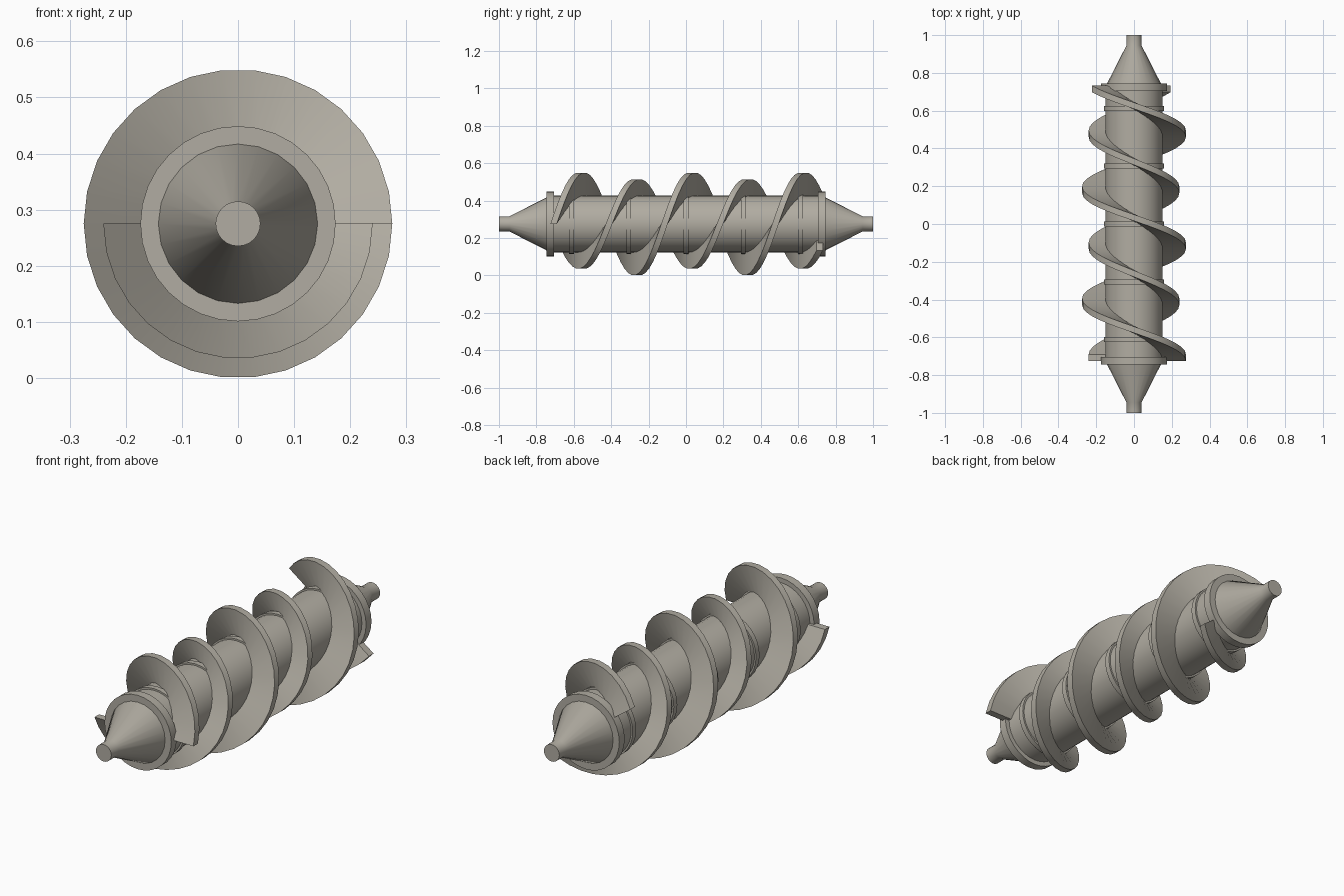
import bpy, bmesh, math
from math import sin, cos, pi

if "Cube" in bpy.data.objects:
    bpy.data.objects.remove(bpy.data.objects["Cube"])

AXIS_Z = 0.275

# Dull warm-grey metal
steel = bpy.data.materials.new("dull_steel")
steel.diffuse_color = (0.44, 0.415, 0.36, 1)
steel.use_nodes = True
steel.node_tree.nodes["Principled BSDF"].inputs["Base Color"].default_value = steel.diffuse_color


def finish(name, bm, angle=30):
    bmesh.ops.recalc_face_normals(bm, faces=bm.faces)
    me = bpy.data.meshes.new(name)
    bm.to_mesh(me)
    bm.free()
    me.materials.append(steel)
    ob = bpy.data.objects.new(name, me)
    bpy.context.collection.objects.link(ob)
    bpy.ops.object.select_all(action='DESELECT')
    ob.select_set(True)
    bpy.context.view_layer.objects.active = ob
    bpy.ops.object.shade_smooth_by_angle(angle=math.radians(angle))
    return ob


def lathe(name, profile, segs=32):
    """Capped solid of revolution about the y axis; profile = (y, radius)."""
    bm = bmesh.new()
    rings = [[bm.verts.new((r * cos(2 * pi * i / segs), y,
                            AXIS_Z + r * sin(2 * pi * i / segs)))
              for i in range(segs)] for y, r in profile]
    for a, b in zip(rings, rings[1:]):
        for i in range(segs):
            j = (i + 1) % segs
            bm.faces.new((a[i], a[j], b[j], b[i]))
    bm.faces.new(rings[0])
    bm.faces.new(rings[-1])
    return finish(name, bm)


def flight(name, radius, start, y0=-0.708, pitch=0.593, sweep=864,
           thick=0.034, r_in=0.14, steps=72):
    """Helical blade of rectangular section, capped at both ends."""
    bm = bmesh.new()
    rows = []
    for i in range(steps + 1):
        turn = sweep * i / steps
        a = math.radians(start + turn)
        y = y0 + pitch * turn / 360
        section = [(r_in, -1), (radius, -1), (radius, 1), (r_in, 1)]
        rows.append([bm.verts.new((r * cos(a), y + s * thick / 2,
                                   AXIS_Z + r * sin(a))) for r, s in section])
    for a, b in zip(rows, rows[1:]):
        for k in range(4):
            m = (k + 1) % 4
            bm.faces.new((a[k], a[m], b[m], b[k]))
    bm.faces.new(rows[0])
    bm.faces.new(rows[-1])
    return finish(name, bm)


# Central shaft
lathe("shaft", [(-0.73, 0.152), (0.73, 0.152)])

# Tapered ends with stub journals, and end collars
for side, s in (("front", -1), ("back", 1)):
    lathe(side + "_cone", [(s * 0.72, 0.142), (s * 0.745, 0.142),
                           (s * 0.945, 0.04), (s * 1.0, 0.04)], 24)
    lathe(side + "_collar", [(s * 0.705, 0.174), (s * 0.745, 0.174)])

# Thin bands round the shaft
for i in range(5):
    y = -0.612 + 0.306 * i
    lathe(f"shaft_band_{i + 1}", [(y - 0.013, 0.16), (y + 0.013, 0.16)])

# Two interleaved spiral blades, the second slightly smaller
flight("main_blade", 0.275, 0)
flight("second_blade", 0.24, 180)
